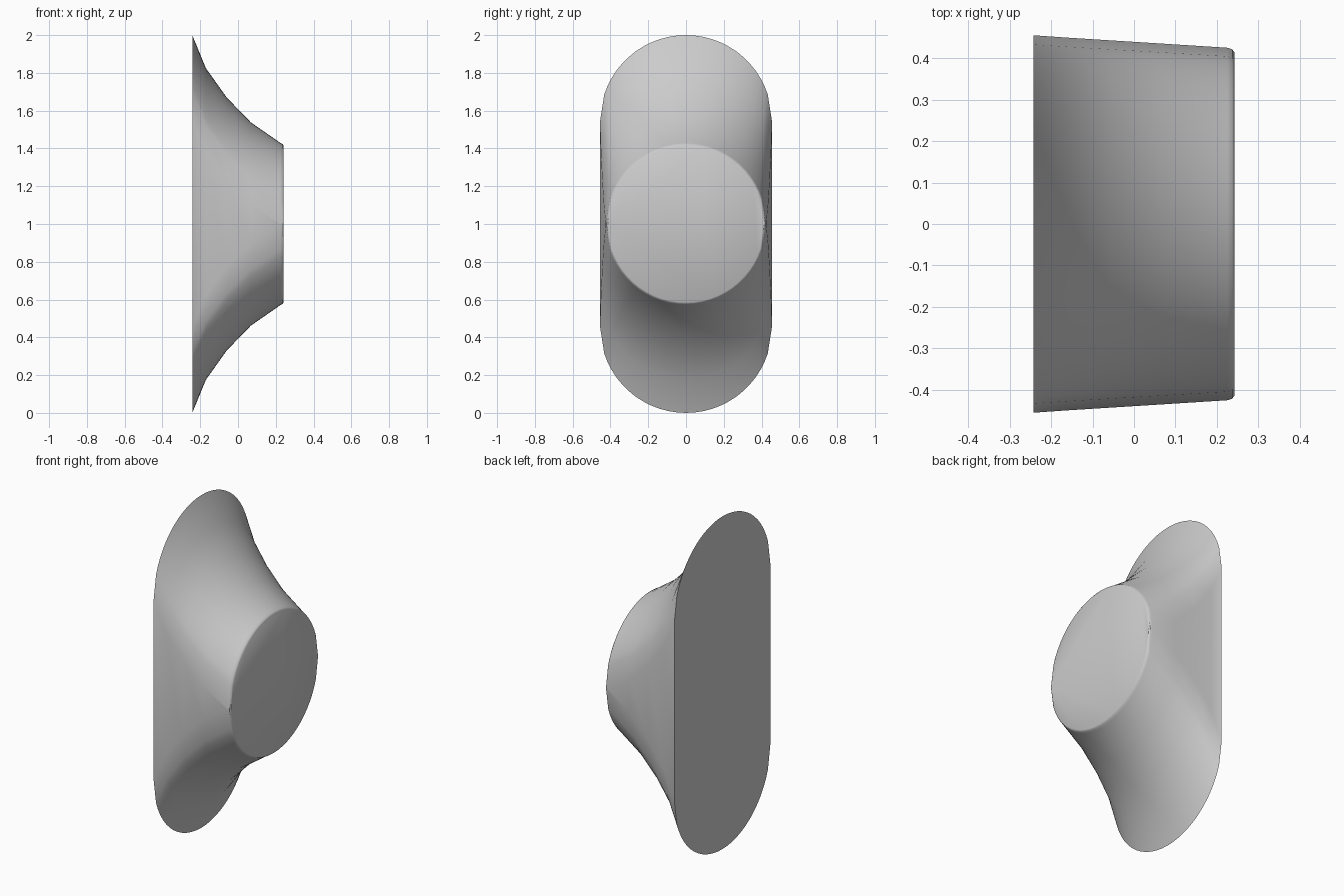
import bpy
import bmesh
from math import sin, cos, pi, radians

cube = bpy.data.objects.get("Cube")
if cube:
    bpy.data.objects.remove(cube, do_unlink=True)

MID = 1.0      # height of the outlet axis
STEPS = 24     # divisions of each rounded end

# Sections from slot to round outlet: x, end radius, half spacing of end centres
sections = [
    (-0.242, 0.455, 0.545),
    (-0.17, 0.45, 0.375),
    (-0.06, 0.443, 0.227),
    (0.068, 0.435, 0.103),
    (0.225, 0.425, 0.004),
    (0.237, 0.421, 0.002),
    (0.242, 0.414, 0.001),
]

# Rounded ends start with one wide facet where they meet the straight sides
first = radians(18)
angles = [0] + [first + (pi - 2 * first) * i / STEPS for i in range(STEPS + 1)] + [pi]


def add_section(bm, x, radius, spacing):
    """Slot-shaped ring made of an upper and a lower rounded end."""
    ring = []
    for sign in (1, -1):
        for a in angles:
            ring.append(bm.verts.new((x, sign * radius * cos(a),
                                      MID + sign * (spacing + radius * sin(a)))))
    return ring


# Lofted body with closed ends
bm = bmesh.new()
rings = [add_section(bm, *s) for s in sections]
count = len(rings[0])
for lower, upper in zip(rings, rings[1:]):
    for i in range(count):
        j = (i + 1) % count
        bm.faces.new((lower[i], lower[j], upper[j], upper[i]))
bm.faces.new(list(reversed(rings[0])))
bm.faces.new(rings[-1])
bmesh.ops.recalc_face_normals(bm, faces=bm.faces)

mesh = bpy.data.meshes.new("slot_to_round_adapter")
bm.to_mesh(mesh)
bm.free()
body = bpy.data.objects.new("slot_to_round_adapter", mesh)
bpy.context.collection.objects.link(body)

# Plain grey finish
grey = bpy.data.materials.new("plain_grey")
grey.use_nodes = True
colour = (0.6, 0.6, 0.6, 1)
grey.diffuse_color = colour
grey.node_tree.nodes["Principled BSDF"].inputs["Base Color"].default_value = colour
mesh.materials.append(grey)

# Smooth walls, crisp end faces
bpy.ops.object.select_all(action='DESELECT')
body.select_set(True)
bpy.context.view_layer.objects.active = body
bpy.ops.object.shade_smooth_by_angle(angle=radians(35))
